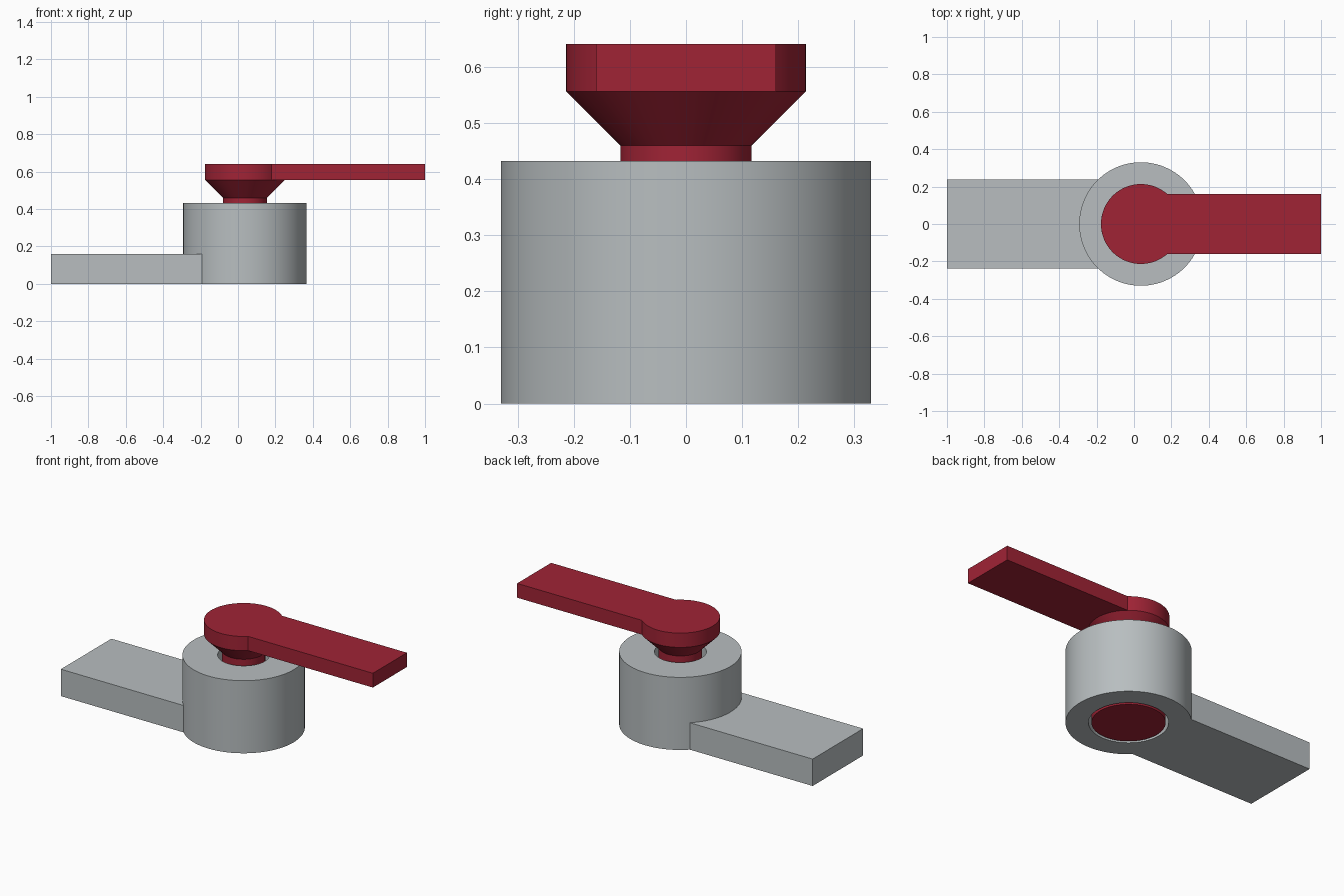
import bpy, bmesh, math

if "Cube" in bpy.data.objects:
    bpy.data.objects.remove(bpy.data.objects["Cube"])

CX = 0.037       # pivot axis position along x
SEG = 96


def material(name, rgb):
    m = bpy.data.materials.new(name)
    m.diffuse_color = (*rgb, 1)
    m.use_nodes = True
    m.node_tree.nodes["Principled BSDF"].inputs["Base Color"].default_value = m.diffuse_color
    return m


GREY = material("light grey", (0.479, 0.515, 0.527))
RED = material("dark red", (0.352, 0.017, 0.036))


def finish(name, bm, mat):
    bmesh.ops.remove_doubles(bm, verts=bm.verts, dist=1e-5)
    bmesh.ops.recalc_face_normals(bm, faces=bm.faces)
    me = bpy.data.meshes.new(name)
    bm.to_mesh(me)
    bm.free()
    me.materials.append(mat)
    ob = bpy.data.objects.new(name, me)
    bpy.context.collection.objects.link(ob)
    bpy.ops.object.select_all(action='DESELECT')
    bpy.context.view_layer.objects.active = ob
    ob.select_set(True)
    bpy.ops.object.shade_smooth_by_angle(angle=math.radians(25))
    return ob


def lathe(name, profile, mat):
    """Spin (radius, z) points about the pivot axis."""
    bm = bmesh.new()
    vs = [bm.verts.new((CX + r, 0, z)) for r, z in profile]
    es = [bm.edges.new(p) for p in zip(vs, vs[1:])]
    bmesh.ops.spin(bm, geom=vs + es, cent=(CX, 0, 0), axis=(0, 0, 1),
                   angle=math.tau, steps=SEG)
    return finish(name, bm, mat)


def prism(name, outline, z0, z1, mat):
    bm = bmesh.new()
    face = bm.faces.new([bm.verts.new((x, y, z0)) for x, y in outline])
    top = bmesh.ops.extrude_face_region(bm, geom=[face])["geom"]
    bmesh.ops.translate(bm, vec=(0, 0, z1 - z0),
                        verts=[v for v in top if isinstance(v, bmesh.types.BMVert)])
    return finish(name, bm, mat)


def arc(r, a0, a1, n):
    return [(CX + r * math.cos(a0 + (a1 - a0) * i / n),
             r * math.sin(a0 + (a1 - a0) * i / n)) for i in range(n + 1)]


# Socket: round housing with a bore that flares toward the bottom
lathe("socket", [(0.21, 0), (0.33, 0), (0.33, 0.432), (0.14, 0.432),
                 (0.14, 0.162), (0.21, 0.092), (0.21, 0)], GREY)

# Fixed arm: flat bar whose inner end follows the housing
a = math.asin(0.2375 / 0.33)
prism("fixed_arm", [(-1, 0.2375), (-1, -0.2375)]
      + arc(0.33, math.pi + a, math.pi - a, 24), 0, 0.16, GREY)

# Spindle: captive foot, neck and the cone under the handle
lathe("spindle", [(0, 0), (0.194, 0), (0.194, 0.085), (0.117, 0.162),
                  (0.117, 0.46), (0.2135, 0.556)], RED)

# Handle: round head and flat lever in one outline
a = math.asin(0.16 / 0.2135)
prism("handle", [(1, -0.16), (1, 0.16)]
      + arc(0.2135, a, math.tau - a, 72), 0.556, 0.641, RED)
